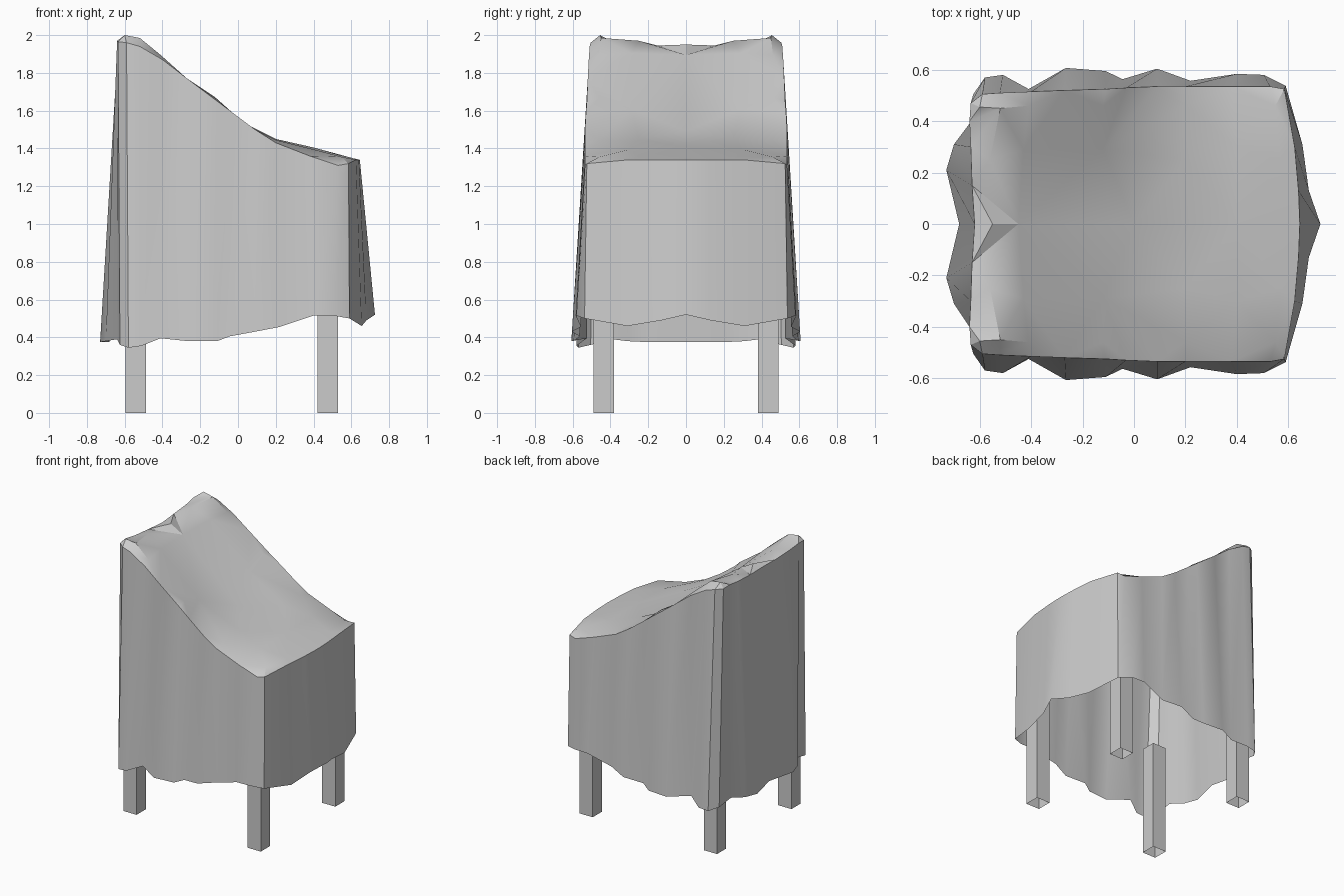
import bpy
import bmesh
import math
from mathutils import Vector
from mathutils.geometry import delaunay_2d_cdt

if "Cube" in bpy.data.objects:
    bpy.data.objects.remove(bpy.data.objects["Cube"], do_unlink=True)


def make_material(name, colour):
    mat = bpy.data.materials.new(name)
    mat.use_nodes = True
    mat.diffuse_color = colour
    mat.node_tree.nodes["Principled BSDF"].inputs["Base Color"].default_value = colour
    return mat


def make_object(name, bm, mat):
    mesh = bpy.data.meshes.new(name)
    bm.to_mesh(mesh)
    bm.free()
    obj = bpy.data.objects.new(name, mesh)
    bpy.context.collection.objects.link(obj)
    mesh.materials.append(mat)
    return obj


def mirror_points(half):
    """Add the -y copy of every point that is off the centre line."""
    flipped = [(x, -y, z) for x, y, z in reversed(half) if y > 0]
    return list(half) + flipped


grey = make_material("plain_grey", (0.6, 0.6, 0.6, 1.0))

# Left half of the wavy hem, from back centre round to front centre
hem_half = [
    (-.68, 0, .375), (-.73, .21, .375), (-.7, .31, .38), (-.64, .39, .39),
    (-.625, .505, .36), (-.58, .57, .345), (-.51, .58, .355), (-.41, .525, .395),
    (-.265, .607, .38), (-.11, .595, .38), (-.045, .563, .405), (.09, .604, .43),
    (.22, .557, .455), (.4, .584, .515), (.505, .58, .515), (.59, .537, .5),
    (.655, .31, .46), (.68, .13, .49), (.725, 0, .52)]

# Matching upper rim where the cloth turns over the chair
rim_half = [
    (-.62, 0, 1.94), (-.63, .15, 1.945), (-.635, .3, 1.955), (-.64, .4, 1.97),
    (-.635, .47, 1.965), (-.59, .505, 1.96), (-.52, .51, 1.94), (-.4, .515, 1.87),
    (-.27, .52, 1.77), (-.11, .525, 1.65), (-.03, .53, 1.59), (.09, .535, 1.5),
    (.2, .535, 1.43), (.38, .535, 1.36), (.53, .535, 1.31), (.585, .525, 1.32),
    (.625, .3, 1.34), (.64, .13, 1.34), (.645, 0, 1.34)]

# Points on the back ridge, sloping backrest and seat
inner_half = [
    (-.6, .455, 2), (-.52, .45, 1.985), (-.55, 0, 1.95), (-.56, .25, 1.97),
    (-.45, 0, 1.895), (-.43, .29, 1.905), (-.41, .46, 1.895), (-.12, .29, 1.61),
    (-.12, .46, 1.67), (0, 0, 1.49), (.2, .46, 1.445), (.2, .25, 1.45),
    (.4, 0, 1.405), (.4, .3, 1.395), (.55, .46, 1.355), (.58, 0, 1.355),
    (.57, .25, 1.355)]

hem, rim, inner = map(mirror_points, (hem_half, rim_half, inner_half))
count = len(rim)

# Draped cloth: pleated skirt
bm = bmesh.new()
hem_verts = [bm.verts.new(p) for p in hem]
rim_verts = [bm.verts.new(p) for p in rim]
for i in range(count):
    j = (i + 1) % count
    bm.faces.new((hem_verts[j], hem_verts[i], rim_verts[i], rim_verts[j]))

# Draped cloth: top stretched over the backrest and seat
top_verts = rim_verts + [bm.verts.new(p) for p in inner]
flat = [Vector(v.co.xy) for v in top_verts]
outline = list(range(count))[::-1]
_, _, tris, sources, _, _ = delaunay_2d_cdt(flat, [], [outline], 1, 0.0001)
for tri in tris:
    bm.faces.new([top_verts[sources[k][0]] for k in tri])
bmesh.ops.recalc_face_normals(bm, faces=bm.faces)
cloth = make_object("draped_cloth", bm, grey)

bpy.ops.object.select_all(action="DESELECT")
cloth.select_set(True)
bpy.context.view_layer.objects.active = cloth
bpy.ops.object.shade_smooth_by_angle(angle=math.radians(30))


# Legs: open square tubes that end under the cloth
def make_leg(name, x, y, width=0.108, height=0.8):
    bm = bmesh.new()
    bmesh.ops.create_cube(bm, size=1)
    for v in bm.verts:
        v.co = (x + v.co.x * width, y + v.co.y * width, (v.co.z + 0.5) * height)
    bm.normal_update()
    ends = [f for f in bm.faces if abs(f.normal.z) > 0.5]
    bmesh.ops.delete(bm, geom=ends, context="FACES_ONLY")
    make_object(name, bm, grey)


for end, x in (("front", .475), ("back", -.542)):
    for side, sign in (("left", 1), ("right", -1)):
        make_leg(f"{end}_{side}_leg", x, sign * .435)
